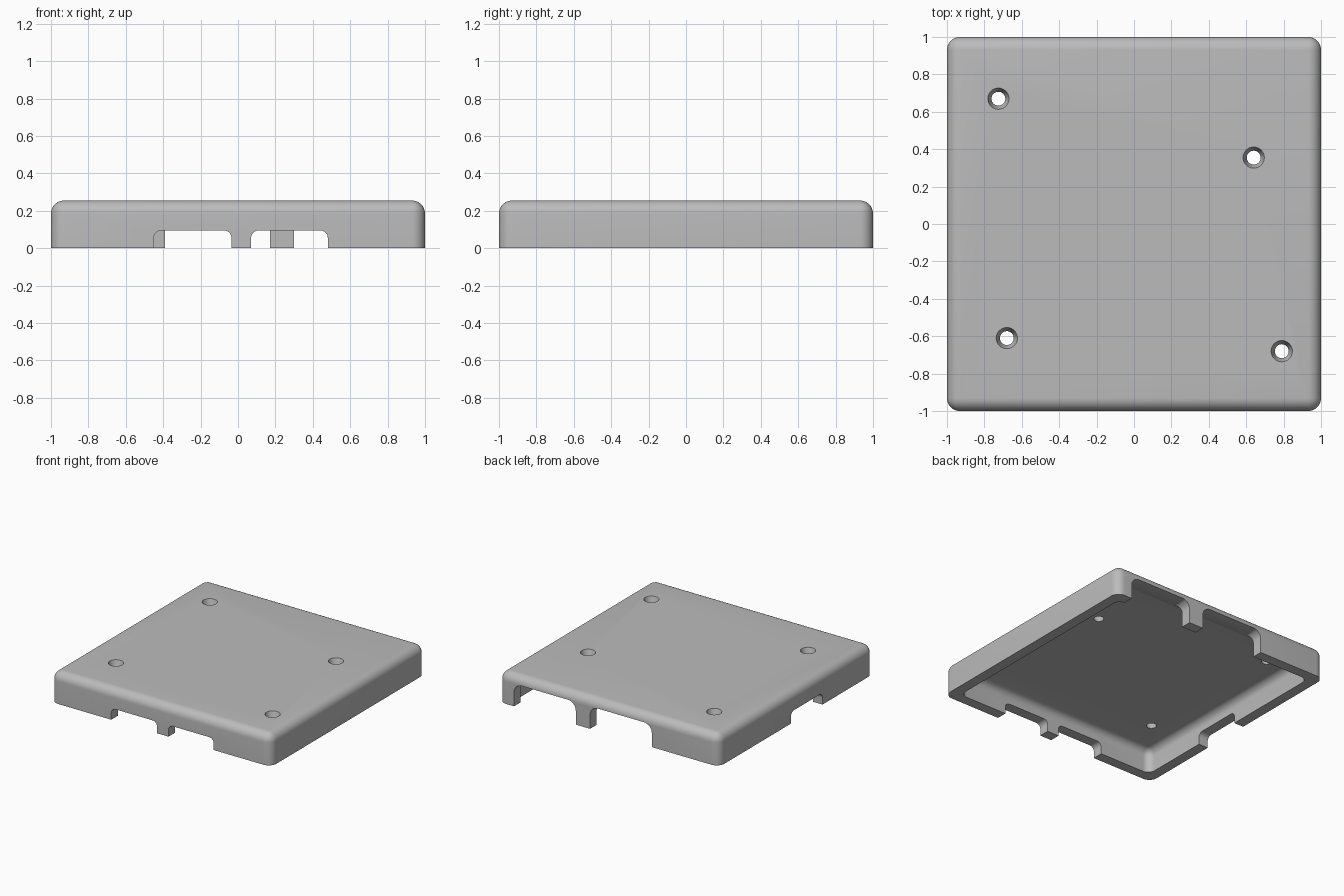
import bpy
import bmesh
from mathutils import Vector, Matrix

if "Cube" in bpy.data.objects:
    bpy.data.objects.remove(bpy.data.objects["Cube"], do_unlink=True)

HEIGHT, CEILING, WALL = 0.255, 0.19, 0.085

grey = bpy.data.materials.new("plain grey")
grey.use_nodes = True
colour = (0.5, 0.5, 0.5, 1)
grey.diffuse_color = colour
grey.node_tree.nodes["Principled BSDF"].inputs["Base Color"].default_value = colour


def finish(name, bm):
    mesh = bpy.data.meshes.new(name)
    bm.to_mesh(mesh)
    bm.free()
    mesh.materials.append(grey)
    obj = bpy.data.objects.new(name, mesh)
    bpy.context.collection.objects.link(obj)
    return obj


def rounded_block(name, lo, hi, radius, keep_edge):
    """Box from lo to hi, rounding the edges chosen by keep_edge(direction, middle z)."""
    bm = bmesh.new()
    bmesh.ops.create_cube(bm, size=1)
    for v in bm.verts:
        v.co = Vector([h if c > 0 else l for c, l, h in zip(v.co, lo, hi)])
    chosen = []
    for e in bm.edges:
        a, b = (v.co for v in e.verts)
        if keep_edge(b - a, (a.z + b.z) / 2):
            chosen.append(e)
    bmesh.ops.bevel(bm, geom=chosen, offset=radius, segments=8,
                    profile=0.5, affect='EDGES')
    return finish(name, bm)


def shell_block(name, half, bottom, top, radius):
    return rounded_block(name, (-half, -half, bottom), (half, half, top), radius,
                         lambda d, z: z > bottom + 0.001)


def notch(axis, start, end, side, top, radius):
    """Arched opening through one wall; axis is the wall's normal (0 = x, 1 = y)."""
    near, far = sorted((side * 0.8, side * 1.1))
    lo, hi = [start, start, -0.1], [end, end, top]
    lo[axis], hi[axis] = near, far
    return rounded_block("notch_cutter", lo, hi, radius,
                         lambda d, z: z > top - 0.001 and abs(d[axis]) > 0.1)


def screw_hole(x, y):
    """Tapered hole, wide at the top; the cone runs past both faces."""
    bm = bmesh.new()
    bmesh.ops.create_cone(bm, cap_ends=True, segments=32, radius1=0.031,
                          radius2=0.063, depth=0.105,
                          matrix=Matrix.Translation((x, y, (HEIGHT + CEILING) / 2)))
    return finish("hole_cutter", bm)


# Cover shell and its hollow
cover = shell_block("cover", 1, 0, HEIGHT, 0.07)
cutters = [shell_block("cavity_cutter", 1 - WALL, -0.1, CEILING, 0.06)]

# Connector openings: two low at the front, two tall at the back, one low at the side
cutters += [
    notch(1, -0.45, -0.035, -1, 0.095, 0.04),
    notch(1, 0.07, 0.48, -1, 0.095, 0.04),
    notch(1, -0.39, 0.17, 1, 0.185, 0.07),
    notch(1, 0.30, 0.86, 1, 0.185, 0.07),
    notch(0, -0.34, 0.07, -1, 0.095, 0.04),
]

# Screw holes
for x, y in [(-0.725, 0.67), (0.64, 0.355), (-0.68, -0.61), (0.79, -0.68)]:
    cutters.append(screw_hole(x, y))

bpy.context.view_layer.objects.active = cover
for cutter in cutters:
    cut = cover.modifiers.new("cut", 'BOOLEAN')
    cut.operation, cut.solver, cut.object = 'DIFFERENCE', 'EXACT', cutter
    bpy.ops.object.modifier_apply(modifier=cut.name)
    bpy.data.objects.remove(cutter, do_unlink=True)

bpy.ops.object.select_all(action='DESELECT')
cover.select_set(True)
bpy.ops.object.shade_smooth_by_angle(angle=0.6)
